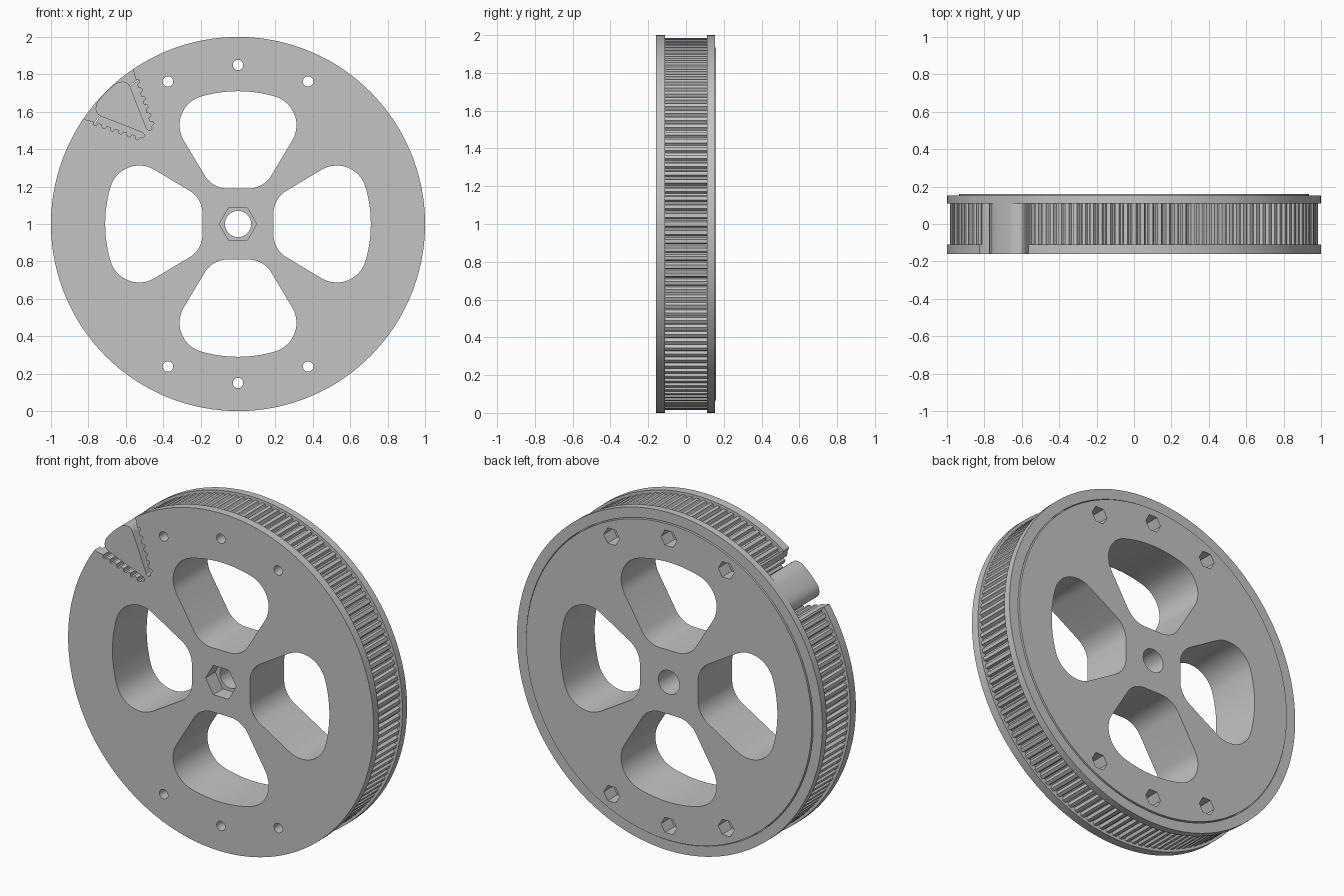
import bpy, bmesh
from math import sin, cos, pi, radians, degrees, atan, atan2, hypot, sqrt

cube = bpy.data.objects.get("Cube")
if cube:
    bpy.data.objects.remove(cube, do_unlink=True)

grey = bpy.data.materials.new("plain_grey")
grey.use_nodes = True
grey.diffuse_color = (0.55, 0.55, 0.55, 1)
grey.node_tree.nodes["Principled BSDF"].inputs["Base Color"].default_value = grey.diffuse_color

FRONT, BACK = -0.16, 0.16
STEP = 0.11            # inner faces of the two flanges
TEETH, DEPTH = 136, 0.017
GROOVE = [(0, 0), (.22, 0), (.28, .55), (.4, 1), (.6, 1), (.72, .55), (.78, 0)]


def arc(cx, cz, r, a0, a1, n):
    return [(cx + r * cos(radians(a0 + (a1 - a0) * i / n)),
             cz + r * sin(radians(a0 + (a1 - a0) * i / n))) for i in range(n + 1)]


def ring_points(r, n, cx=0, cz=0):
    return arc(cx, cz, r, 0, 360, n)[:-1]


def loft(bm, layers, closed=False):
    """Bridge outlines, each given as (points, y); cap the ends unless closed."""
    rings = [[bm.verts.new((x, y, z + 1)) for x, z in pts] for pts, y in layers]
    pairs = list(zip(rings, rings[1:]))
    if closed:
        pairs.append((rings[-1], rings[0]))
    else:
        bm.faces.new(rings[0])
        bm.faces.new(rings[-1])
    for a, b in pairs:
        for i in range(len(a)):
            j = (i + 1) % len(a)
            bm.faces.new((a[i], a[j], b[j], b[i]))


def finish(name, bm):
    bmesh.ops.recalc_face_normals(bm, faces=bm.faces)
    me = bpy.data.meshes.new(name)
    bm.to_mesh(me)
    bm.free()
    me.materials.append(grey)
    ob = bpy.data.objects.new(name, me)
    bpy.context.collection.objects.link(ob)
    return ob


def activate(ob):
    bpy.ops.object.select_all(action='DESELECT')
    ob.select_set(True)
    bpy.context.view_layer.objects.active = ob


def cut(ob, name, prisms):
    """Subtract a set of separate prisms, each (points, y0, y1)."""
    bm = bmesh.new()
    for pts, y0, y1 in prisms:
        loft(bm, [(pts, y0), (pts, y1)])
    cutter = finish(name, bm)
    cutter.hide_render = True
    mod = ob.modifiers.new(name, 'BOOLEAN')
    mod.operation, mod.solver, mod.object = 'DIFFERENCE', 'EXACT', cutter
    activate(ob)
    bpy.ops.object.modifier_apply(modifier=mod.name)
    bpy.data.objects.remove(cutter, do_unlink=True)


def turn(pts, deg):
    c, s = cos(radians(deg)), sin(radians(deg))
    return [(x * c - z * s, x * s + z * c) for x, z in pts]


def mirrored(half):
    """Close a half outline by mirroring its second coordinate."""
    return half + [(u, -v) for u, v in reversed(half) if abs(v) > 1e-5]


# Wheel body: front flange, toothed drum and raised back plate
drum, rim, plate = [], [], []
for t in range(TEETH):
    for f, d in GROOVE:
        a = 2 * pi * (t + f) / TEETH
        for outline, r in ((drum, 0.985 - DEPTH * d), (rim, 1.0), (plate, 0.935)):
            outline.append((r * cos(a), r * sin(a)))
bm = bmesh.new()
loft(bm, [(rim, FRONT), (rim, -STEP), (drum, -STEP), (drum, STEP), (plate, STEP), (plate, BACK)])
wheel = finish("wheel_body", bm)

# Spoke window outline: straight sides x = slope * z + base, joined by fillets
slope, base, r_in, r_out, R = 0.6, 0.0224, 0.14, 0.16, 0.71
k = sqrt(1 + slope ** 2)
side = -degrees(atan(slope))
zi = 0.19 + r_in
xi = slope * zi + base - k * r_in
off = base - k * r_out
A, B, C = k * k, 2 * slope * off, off ** 2 - (R - r_out) ** 2
zo = (-B + sqrt(B * B - 4 * A * C)) / (2 * A)
xo = slope * zo + off
az = degrees(atan2(zo, xo))
right = arc(xi, zi, r_in, -90, side, 8) + arc(xo, zo, r_out, side, az, 12) + arc(0, 0, R, az, 90, 8)[1:]
window = right + [(-x, z) for x, z in reversed(right[:-1])]

# Through openings: windows, axle bore, screw holes
LO, HI = FRONT - 0.1, BACK + 0.1
screws = [(x, s * z) for s in (1, -1) for x, z in ((0, 0.85), (0.375, 0.762), (-0.375, 0.762))]
through = [(turn(window, 90 * i), LO, HI) for i in range(4)]
through.append((ring_points(0.07, 40), LO, HI))
through += [(ring_points(0.028, 20, x, z), LO, HI) for x, z in screws]
cut(wheel, "through_cutter", through)

# Hexagonal recesses: hub at the front, nut pockets at the back
pockets = [(ring_points(0.1, 6), LO, FRONT + 0.09)]
pockets += [(ring_points(0.052, 6, x, z), BACK - 0.09, HI) for x, z in screws]
cut(wheel, "pocket_cutter", pockets)

# Belt clamp notch with toothed walls, open to the front and the rim
(u0, v0), (u1, v1) = (0.942, 0.163), (0.688, 0.037)
length = hypot(u1 - u0, v1 - v0)
du, dv = (u1 - u0) / length, (v1 - v0) / length
rack = []
for t in range(6):
    for f, d in GROOVE:
        s = length * (t + f) / 6
        rack.append((u0 + du * s + dv * DEPTH * d, v0 + dv * s - du * DEPTH * d))
notch = [(1.05, 0.215), (0.985, 0.187), (0.96, 0.177)] + rack
notch += [(u1, v1), (0.684, 0.026), (0.69, 0.017), (0.704, 0.015)]
cut(wheel, "notch_cutter", [(turn(mirrored(notch), 135), LO, STEP)])

# Wedge between the two belt slots
wedge = [(0.69, 0.01), (0.704, 0.015), (0.925, 0.11), (0.945, 0.115),
         (0.962, 0.112), (0.977, 0.1), (0.992, 0.075), (0.996, 0.04), (0.998, 0)]
bm = bmesh.new()
pts = turn(mirrored(wedge), 135)
loft(bm, [(pts, FRONT), (pts, STEP)])
clamp = finish("clamp_wedge", bm)

# Separate back flange ring around the raised plate
outer, inner = ring_points(1.0, 160), ring_points(0.94, 160)
bm = bmesh.new()
loft(bm, [(outer, STEP), (outer, 0.153), (inner, 0.153), (inner, STEP)], closed=True)
ring = finish("back_flange_ring", bm)

for ob in (wheel, clamp, ring):
    activate(ob)
    bpy.ops.object.shade_smooth_by_angle(angle=radians(25))
